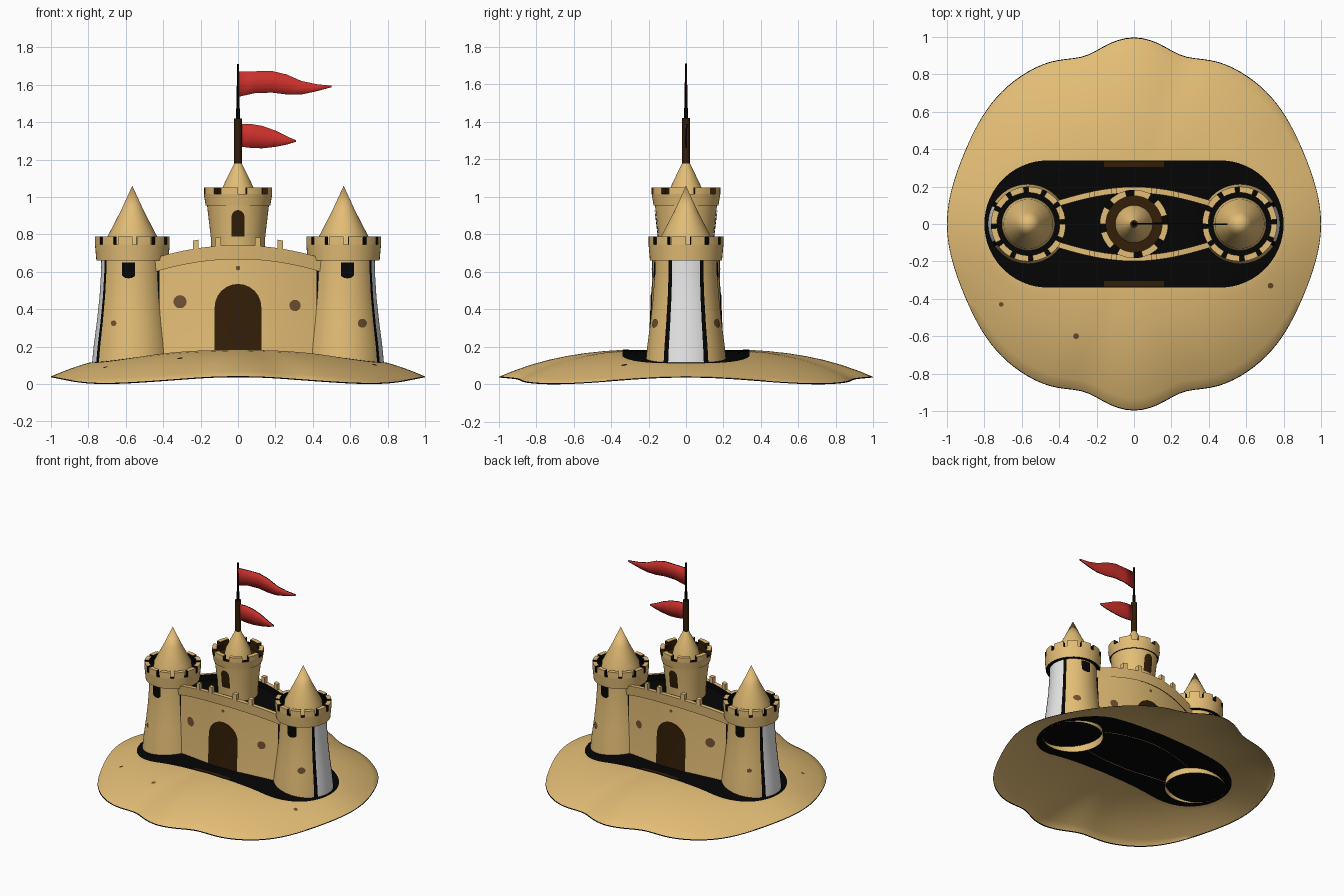
import bpy, bmesh
from math import sin, cos, asin, atan2, exp, pi, sqrt, hypot, radians, degrees

if "Cube" in bpy.data.objects:
    bpy.data.objects.remove(bpy.data.objects["Cube"])


def material(name, rgb):
    m = bpy.data.materials.new(name)
    m.use_nodes = True
    m.diffuse_color = (*rgb, 1)
    bsdf = next(n for n in m.node_tree.nodes if n.type == 'BSDF_PRINCIPLED')
    bsdf.inputs["Base Color"].default_value = (*rgb, 1)
    bsdf.inputs["Roughness"].default_value = 0.9
    return m


SAND = material("sand", (0.77, 0.51, 0.18))
BLACK = material("black", (0.0015, 0.0015, 0.0015))
BROWN = material("dark_brown", (0.032, 0.013, 0.002))
WHITE = material("white", (0.87, 0.87, 0.87))
RED = material("red", (0.6, 0.03, 0.025))
STAIN = material("brown_stain", (0.16, 0.08, 0.03))
PALETTE = [SAND, BLACK, BROWN, WHITE, RED, STAIN]
built = []


def grid(name, rows, colour, closed=False, lift=None, height=0.0, recalc=False, inner=None):
    """Skin rows of points; colour(i, j) picks each face's material, lift(i, j) raises merlons,
    inner = (axis x, material) paints the merlon faces that do not look outward."""
    bm = bmesh.new()
    vs = [[bm.verts.new(p) for p in row] for row in rows]
    n = len(rows[0])
    raised = []
    for i in range(len(rows) - 1):
        for j in range(n if closed else n - 1):
            k = (j + 1) % n
            f = bm.faces.new((vs[i][j], vs[i][k], vs[i + 1][k], vs[i + 1][j]))
            f.material_index = PALETTE.index(colour(i, j) if callable(colour) else colour)
            if lift and lift(i, j):
                raised.append(f)
    if raised:
        kept = set(bm.faces) - set(raised)
        ext = bmesh.ops.extrude_face_region(bm, geom=raised)
        up = [g for g in ext["geom"] if isinstance(g, bmesh.types.BMVert)]
        bmesh.ops.translate(bm, verts=up, vec=(0, 0, height))
        bm.normal_update()
        for f in bm.faces:
            if f not in kept:
                f.material_index = 0
                if inner and abs(f.normal.z) < 0.5:
                    c = f.calc_center_median()
                    if f.normal.x * (c.x - inner[0]) + f.normal.y * c.y < 0.05:
                        f.material_index = PALETTE.index(inner[1])
    bmesh.ops.remove_doubles(bm, verts=bm.verts, dist=1e-5)
    if recalc:
        bmesh.ops.recalc_face_normals(bm, faces=bm.faces)
    me = bpy.data.meshes.new(name)
    bm.to_mesh(me)
    bm.free()
    for m in PALETTE:
        me.materials.append(m)
    ob = bpy.data.objects.new(name, me)
    bpy.context.collection.objects.link(ob)
    built.append(ob)
    return ob


def lathe(name, profile, cx, colour, seg=48, **kw):
    rows = [[(cx + r * cos(2 * pi * j / seg), r * sin(2 * pi * j / seg), z)
             for j in range(seg)] for r, z in profile]
    return grid(name, rows, colour, closed=True, **kw)


def patch(name, surf, mat, side, cx, w, base, top, drop=0.0, rise=0.0, n=12, m=6):
    """Thin painted shape laid on a surface, with optional round top and bottom."""
    rows = []
    for i in range(m + 1):
        row = []
        for j in range(n + 1):
            u = -cos(pi * j / n)
            k = sqrt(max(0, 1 - u * u))
            lo, hi = base - drop * k, top + rise * k
            row.append(surf(cx - side * u * w, lo + (hi - lo) * i / m))
        rows.append(row)
    return grid(name, rows, mat)


def spot(surf, side, x, z, r):
    patch("stain_spot", surf, STAIN, side, x, r, z, z, r, r)


# Sand mound: an open wavy shell with a dark footprint that is level from front to back
R, HALF = 0.34, 0.46


def rim(a):
    d = degrees(asin(min(1, abs(cos(a)))))
    return 0.992 + 0.008 * cos(8 * a) - 0.05 * exp(-((d - 16) / 9) ** 2)


def mound_z(x, y):
    y = max(abs(y), sqrt(max(0, R * R - max(0, abs(x) - HALF) ** 2)))
    a = atan2(y, x)
    edge = 0.022 + 0.018 * cos(4 * a)
    return edge + (0.19 - edge) * (1 - (hypot(x, y) / rim(a)) ** 3)


def footprint(a):
    c, s = abs(cos(a)), abs(sin(a))
    if s * HALF >= c * R:
        return R / s
    return HALF * c + sqrt(R * R - (HALF * s) ** 2)


def mound_ring(radius, lower=0.0):
    pts = [(radius(a) * cos(a), radius(a) * sin(a)) for a in (2 * pi * j / 144 for j in range(144))]
    return [(x, y, mound_z(x, y) - lower) for x, y in pts]


def mound_surf(x, y):
    return (x, y, mound_z(x, y) + 0.005)


rows = [mound_ring(rim, 0.004)]
steps = [0.993, 0.9, 0.75, 0.6, 0.45, 0.3, 0.15, 0.0]
for t in steps:
    rows.append(mound_ring(lambda a: footprint(a) + (rim(a) - footprint(a)) * t))
for t in (0.75, 0.5, 0.25, 0.0):
    rows.append(mound_ring(lambda a: footprint(a) * t))
grid("sand_mound", rows,
     lambda i, j: BLACK if i == 0 or i >= len(steps) else SAND, closed=True)
for x, y, r in ((-0.31, -0.6, 0.015), (0.73, -0.33, 0.015), (-0.71, -0.43, 0.012)):
    spot(mound_surf, -1, x, y, r)


# Wall between the side towers, bulging at the middle and flared at the foot
def thick(x, z):
    return 0.085 + 0.095 * cos(pi * x / 0.96) + 0.03 * (1 - z / 0.7) ** 2


def crest(x):
    return 0.742 - 0.055 * (x / 0.4) ** 2


def wall_surf(side, off=0.005):
    return lambda x, z: (x, side * (thick(x, z) + off), z)


def wall_foot(x):
    return mound_z(x, 0) - 0.004


xs = [-0.48 + 0.03 * i for i in range(33)]
for side in (-1, 1):
    line = xs if side < 0 else xs[::-1]
    on = wall_surf(side, 0)
    grid("wall_face", [[on(x, wall_foot(x) + (crest(x) - 0.04 - wall_foot(x)) * i / 8) for x in line]
                       for i in range(9)],
         lambda i, j: BLACK if abs(line[j] + line[j + 1]) > 0.84 else SAND)

    # Parapet with merlons
    rows = []
    for x in xs:
        t, z = thick(x, 0.62), crest(x)
        rows.append([(x, side * y, h) for y, h in
                     ((t + 0.01, z - 0.075), (t + 0.018, z), (t - 0.014, z), (t - 0.014, z - 0.06))])
    grid("parapet", rows, lambda i, j: BLACK if j in (2, 3) else SAND, closed=True, recalc=True,
         height=0.045, lift=lambda i, j: j == 1 and any(abs(abs(xs[i] + 0.015) - c) < 0.02
                                                        for c in (0.105, 0.225)))

    # Arched door, its step, and stains
    patch("door", wall_surf(side), BROWN, side, 0, 0.125, 0.18, 0.41, rise=0.125)
    patch("door_step", mound_surf, BROWN, -1, 0, 0.16, side * 0.32 - 0.015, side * 0.32 + 0.015, n=6, m=1)
    for x, z, r in ((-0.31, 0.44, 0.035), (0.305, 0.42, 0.03), (0, 0.62, 0.012)):
        spot(wall_surf(side), side, x, z, r)

grid("walkway", [[(x, s * thick(x, 0.62), crest(x) - 0.045) for x in xs] for s in (-1, 1)], BLACK)


# Surface of a round tower, for windows and stains
def tower_surf(profile, cx, side):
    def radius(z):
        for (r0, z0), (r1, z1) in zip(profile, profile[1:]):
            if z <= z1:
                return r0 + (r1 - r0) * (z - z0) / (z1 - z0)
        return profile[-1][0]
    return lambda x, z: (x, side * (sqrt(radius(z) ** 2 - (x - cx) ** 2) + 0.005), z)


# Side towers with a white outer stripe edged in black
SIDE = [(0.215, 0.115), (0.207, 0.2), (0.19, 0.33), (0.175, 0.47), (0.167, 0.6), (0.166, 0.68)]
for s in (-1, 1):
    cx = 0.565 * s

    def stripe(i, j):
        c = s * cos(2 * pi * (j + 0.5) / 96)
        return WHITE if c > cos(radians(26.25)) else BLACK if c > cos(radians(33.75)) else SAND

    lathe("side_tower", SIDE, cx, stripe, seg=96)
    lathe("side_tower_crown",
          [(0.15, 0.66), (0.192, 0.66), (0.2, 0.745), (0.168, 0.745), (0.168, 0.7), (0, 0.7)], cx,
          lambda i, j: SAND if i == 1 else BLACK,
          lift=lambda i, j: i == 2 and j % 4 > 0, height=0.045, inner=(cx, BLACK))
    lathe("side_tower_roof", [(0.142, 0.7), (0.132, 0.79), (0.062, 0.925), (0, 1.06)], cx, SAND)
    for side in (-1, 1):
        on = tower_surf(SIDE, cx, side)
        patch("tower_window", on, BLACK, side, 0.585 * s, 0.035, 0.585, 0.65, drop=0.02)
        spot(on, side, 0.665 * s, 0.325, 0.024 if s > 0 else 0.015)

# Centre tower
MID = [(0.14, 0.64), (0.145, 0.78), (0.166, 0.96)]
lathe("centre_tower", MID, 0, SAND)
lathe("centre_tower_crown",
      [(0.15, 0.955), (0.173, 0.955), (0.183, 1.015), (0.15, 1.015), (0.15, 0.98), (0, 0.98)], 0,
      lambda i, j: (BLACK, SAND, BLACK, BROWN, BROWN)[i],
      lift=lambda i, j: i == 2 and j % 6 > 1, height=0.035, inner=(0, BROWN))
lathe("centre_tower_roof", [(0.1, 0.98), (0.088, 1.04), (0.05, 1.12), (0.02, 1.18), (0, 1.185)], 0, SAND)
for side in (-1, 1):
    patch("centre_window", tower_surf(MID, 0, side), BROWN, side, 0, 0.035, 0.79, 0.89, rise=0.04)

# Flagpole
lathe("flagpole_socket", [(0.021, 1.14), (0.021, 1.42), (0, 1.42)], 0, BROWN, seg=12)
lathe("flagpole", [(0.012, 1.4), (0.007, 1.54), (0.006, 1.71), (0, 1.712)], 0, BLACK, seg=8)


# Pennants with dark edges: each station is x, lower z, upper z
def pennant(name, stations):
    rows = [[(x, 0.003 * sin(12 * x), lo + (hi - lo) * k / 2) for x, lo, hi in stations]
            for k in range(3)]
    ob = grid(name, rows, RED)
    sol = ob.modifiers.new("thickness", 'SOLIDIFY')
    sol.thickness = 0.008
    sol.offset = 0
    sol.material_offset_rim = PALETTE.index(BLACK) - PALETTE.index(RED)


pennant("upper_flag", [(0, 1.535, 1.67), (0.09, 1.555, 1.672), (0.18, 1.558, 1.674), (0.26, 1.548, 1.655),
                       (0.34, 1.548, 1.62), (0.42, 1.565, 1.603), (0.5, 1.587, 1.595)])
pennant("lower_flag", [(0.01, 1.27, 1.39), (0.07, 1.262, 1.39), (0.13, 1.26, 1.38),
                       (0.2, 1.268, 1.355), (0.26, 1.28, 1.325), (0.31, 1.295, 1.303)])

# Smooth shading with sharp edges kept
bpy.ops.object.select_all(action='DESELECT')
for ob in built:
    ob.select_set(True)
bpy.context.view_layer.objects.active = built[0]
bpy.ops.object.shade_smooth_by_angle(angle=radians(40))
